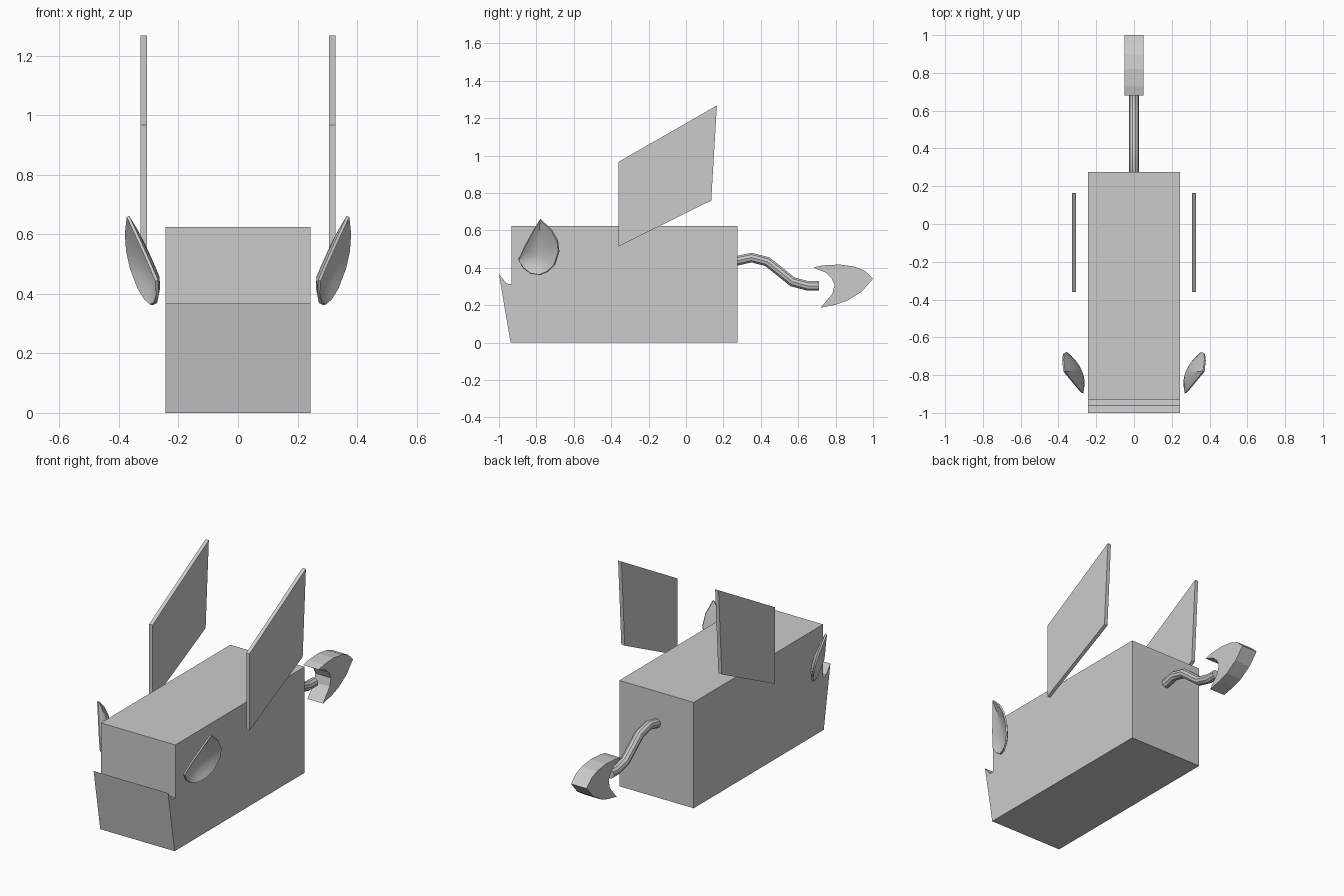
import bpy, bmesh
from mathutils import Vector

if "Cube" in bpy.data.objects:
    bpy.data.objects.remove(bpy.data.objects["Cube"])


def finish(name, bm, mirror=False):
    """Turn a bmesh into an object, optionally mirrored across x."""
    bmesh.ops.recalc_face_normals(bm, faces=bm.faces)
    mesh = bpy.data.meshes.new(name)
    bm.to_mesh(mesh)
    bm.free()
    obj = bpy.data.objects.new(name, mesh)
    bpy.context.collection.objects.link(obj)
    if mirror:
        obj.modifiers.new("mirror", 'MIRROR').use_mirror_merge = False
    return obj


def slab(name, profile, x0, x1, mirror=False):
    """Extrude a side profile of (y, z) points from x0 to x1."""
    bm = bmesh.new()
    face = bm.faces.new([bm.verts.new((x0, y, z)) for y, z in profile])
    new = bmesh.ops.extrude_face_region(bm, geom=[face])["geom"]
    verts = [v for v in new if isinstance(v, bmesh.types.BMVert)]
    bmesh.ops.translate(bm, verts=verts, vec=(x1 - x0, 0, 0))
    return finish(name, bm, mirror)


# Block body with the jutting lower lip
slab("body", [(-0.938, 0), (0.275, 0), (0.275, 0.625), (-0.932, 0.625),
              (-0.932, 0.313), (-0.96, 0.316), (-1.0, 0.367)], -0.243, 0.243)

# Pair of thin upright wings
slab("wings", [(-0.36, 0.515), (0.135, 0.76), (0.165, 1.268), (-0.36, 0.967)],
     0.306, 0.328, mirror=True)

# Tail fin, a thick crescent
slab("tail_fin", [(0.68, 0.402), (0.73, 0.413), (0.82, 0.418), (0.90, 0.407),
                  (0.955, 0.385), (1.0, 0.342), (0.94, 0.273), (0.863, 0.225),
                  (0.80, 0.203), (0.72, 0.187), (0.783, 0.262), (0.794, 0.31),
                  (0.778, 0.345), (0.746, 0.375)], -0.051, 0.051)

# Bent tail tube
curve = bpy.data.curves.new("tail", 'CURVE')
curve.dimensions = '3D'
curve.bevel_depth = 0.027
curve.bevel_resolution = 3
curve.use_fill_caps = True
path = [(0.27, 0.437), (0.35, 0.455), (0.435, 0.433), (0.57, 0.325),
        (0.65, 0.304), (0.71, 0.304)]
spline = curve.splines.new('POLY')
spline.points.add(len(path) - 1)
for point, (y, z) in zip(spline.points, path):
    point.co = (0, y, z, 1)
tail = bpy.data.objects.new("tail", curve)
bpy.context.collection.objects.link(tail)
bpy.context.view_layer.objects.active = tail
tail.select_set(True)
bpy.ops.object.convert(target='MESH')
bpy.ops.object.shade_smooth_by_angle()
tail.select_set(False)

# Cupped teardrop ears: rings of the outline sink inward towards the body
outline = [(-0.78, 0.66), (-0.72, 0.604), (-0.687, 0.545), (-0.68, 0.487),
           (-0.703, 0.417), (-0.74, 0.38), (-0.783, 0.363), (-0.83, 0.37),
           (-0.87, 0.40), (-0.895, 0.444), (-0.863, 0.513), (-0.815, 0.60)]
CY, CZ = -0.787, 0.47


def ear_point(y, z, t):
    dy, dz = (y - CY) * t, (z - CZ) * t
    x = 0.318 + 0.35 * dy + 0.26 * dz - 0.036 * (1 - t * t)
    return Vector((x, CY + dy, CZ + dz))


bm = bmesh.new()
rings = [[bm.verts.new(ear_point(y, z, t)) for y, z in outline]
         for t in (1, 0.75, 0.5, 0.25)]
centre = bm.verts.new(ear_point(CY, CZ, 0))
n = len(outline)
for i in range(n):
    j = (i + 1) % n
    for a, b in zip(rings, rings[1:]):
        bm.faces.new((a[i], a[j], b[j], b[i]))
    bm.faces.new((rings[-1][i], rings[-1][j], centre))
ears = finish("ears", bm)
solid = ears.modifiers.new("thickness", 'SOLIDIFY')
solid.thickness = 0.01
solid.offset = 0
ears.modifiers.new("mirror", 'MIRROR').use_mirror_merge = False
bpy.context.view_layer.objects.active = ears
ears.select_set(True)
bpy.ops.object.convert(target='MESH')
bpy.ops.object.shade_smooth_by_angle()
